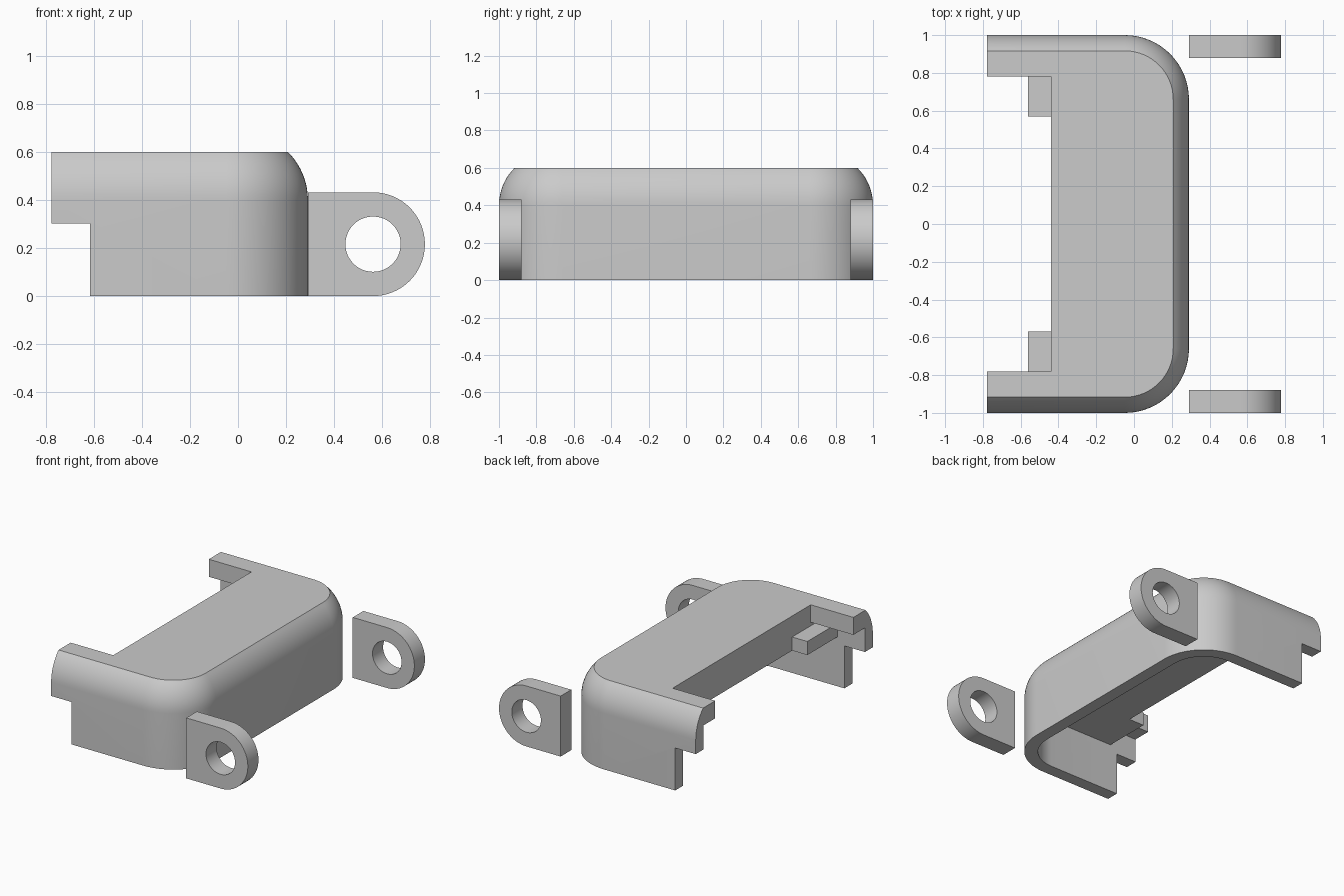
import bpy, bmesh, math

if "Cube" in bpy.data.objects:
    bpy.data.objects.remove(bpy.data.objects["Cube"])

grey = bpy.data.materials.new("light grey")
grey.diffuse_color = (0.595, 0.595, 0.595, 1)
grey.use_nodes = True
grey.node_tree.nodes["Principled BSDF"].inputs["Base Color"].default_value = grey.diffuse_color


def loft(name, rings):
    """Closed solid through a stack of matching point rings."""
    bm = bmesh.new()
    loops = [[bm.verts.new(p) for p in ring] for ring in rings]
    n = len(loops[0])
    for a, b in zip(loops, loops[1:]):
        for i in range(n):
            j = (i + 1) % n
            bm.faces.new((a[i], a[j], b[j], b[i]))
    bm.faces.new(loops[0][::-1])
    bm.faces.new(loops[-1])
    bmesh.ops.recalc_face_normals(bm, faces=bm.faces)
    mesh = bpy.data.meshes.new(name)
    bm.to_mesh(mesh)
    bm.free()
    mesh.materials.append(grey)
    obj = bpy.data.objects.new(name, mesh)
    bpy.context.collection.objects.link(obj)
    return obj


def box(name, x0, x1, y0, y1, z0, z1):
    return loft(name, [[(x0, y0, z), (x1, y0, z), (x1, y1, z), (x0, y1, z)]
                       for z in (z0, z1)])


def activate(obj):
    bpy.ops.object.select_all(action='DESELECT')
    obj.select_set(True)
    bpy.context.view_layer.objects.active = obj


def combine(obj, other, operation='DIFFERENCE'):
    """Boolean with another part, which is then removed."""
    activate(obj)
    mod = obj.modifiers.new("boolean", 'BOOLEAN')
    mod.operation, mod.solver, mod.object = operation, 'EXACT', other
    bpy.ops.object.modifier_apply(modifier=mod.name)
    bpy.data.objects.remove(other)


def smooth(obj):
    activate(obj)
    bpy.ops.object.shade_smooth_by_angle(angle=math.radians(30))


def outline(inset, z, back=-0.777):
    """Plan with two rounded corners on the +x side."""
    cx, cy, r = -0.049, 0.66, 0.34 - inset
    arc = [math.radians(90 * i / 16) for i in range(17)]
    right = [(cx + r * math.cos(a), cy + r * math.sin(a), z) for a in arc]
    left = [(x, -y, z) for x, y, _ in reversed(right)]
    return [(back, -1 + inset, z)] + left + right + [(back, 1 - inset, z)]


# Cover: straight wall, then an arc that stops sharply at the flat top
R, Z0 = 0.282, 0.40
sections = [(0, 0)]
for i in range(11):
    a = math.asin(0.2 / R) * i / 10
    sections.append((R * (1 - math.cos(a)), Z0 + R * math.sin(a)))
cover = loft("cover", [outline(d, z) for d, z in sections])

# Hollow underside below the thick top, shallower top on the arms
combine(cover, loft("cavity", [outline(0.09, z, -1) for z in (-0.1, 0.353)]))
combine(cover, box("arm_cavity", -1, -0.44, -0.91, 0.91, -0.1, 0.475))

# Open back edge and the lower notch on both arms
combine(cover, box("back_opening", -1, -0.44, -0.78, 0.78, -0.2, 0.8))
combine(cover, box("arm_notch", -1, -0.615, -1.2, 1.2, -0.2, 0.303))

# Tabs sticking out of the back edge beside each arm
for s in (-1, 1):
    y0, y1 = sorted((s * 0.57, s * 0.93))
    combine(cover, box("tab", -0.56, -0.4, y0, y1, 0.353, 0.45), 'UNION')
smooth(cover)

# Hinge lugs: rounded plate with a through hole
LX, LZ, LR = 0.562, 0.216, 0.216
tip = [math.radians(-90 + 180 * i / 32) for i in range(33)]
plate = [(0.291, 0.0)] + [(LX + LR * math.cos(a), LZ + LR * math.sin(a)) for a in tip]
plate.append((0.291, 0.432))
hole = [(LX + 0.115 * math.cos(math.tau * i / 48),
         LZ + 0.115 * math.sin(math.tau * i / 48)) for i in range(48)]
for side, s in (("front", -1), ("back", 1)):
    lug = loft(side + "_hinge_lug", [[(x, s * y, z) for x, z in plate] for y in (0.88, 1.0)])
    combine(lug, loft("hole", [[(x, s * y, z) for x, z in hole] for y in (0.8, 1.1)]))
    smooth(lug)
